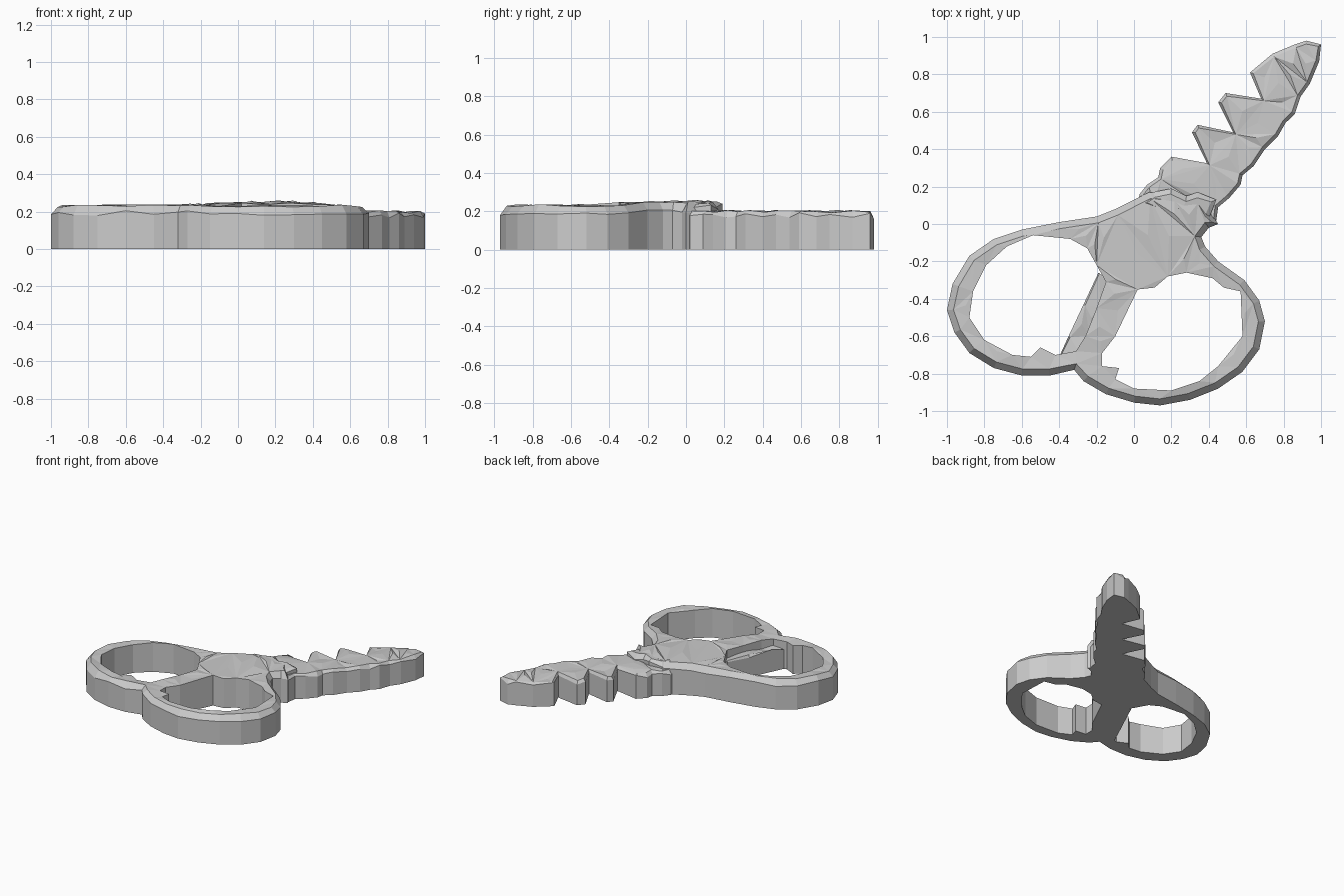
import bpy, bmesh, math, random
from mathutils import Vector

random.seed(4)
if "Cube" in bpy.data.objects:
    bpy.data.objects.remove(bpy.data.objects["Cube"], do_unlink=True)

grey = bpy.data.materials.new("plain grey")
grey.use_nodes = True
colour = (0.6, 0.6, 0.6, 1)
grey.diffuse_color = colour
grey.node_tree.nodes["Principled BSDF"].inputs["Base Color"].default_value = colour


def inset_loop(points, amount):
    """Move each point of a counter-clockwise loop inward."""
    moved = []
    for i, p in enumerate(points):
        before = (Vector(p) - Vector(points[i - 1])).normalized()
        after = (Vector(points[(i + 1) % len(points)]) - Vector(p)).normalized()
        along = (before + after).normalized()
        moved.append((p[0] - along.y * amount, p[1] + along.x * amount))
    return moved


def ring(bm, points, level):
    """Closed chain of edges; level gives the height at a point."""
    verts = [bm.verts.new((x, y, level(x, y))) for x, y in points]
    edges = [bm.edges.new((v, verts[(i + 1) % len(verts)])) for i, v in enumerate(verts)]
    return verts, edges


def wall(bm, low, high):
    for i in range(len(low)):
        j = (i + 1) % len(low)
        bm.faces.new((low[i], low[j], high[j], high[i]))


def slab(name, outline, holes, top, shoulder, inset):
    """Flat-bottomed plate with a sloping outer rim and upright holes."""
    bm = bmesh.new()
    floor = lambda x, y: 0
    edge = lambda x, y: top(x, y) - shoulder + random.uniform(-.012, .012)
    base, base_edges = ring(bm, outline, floor)
    rim, _ = ring(bm, outline, edge)
    crown, crown_edges = ring(bm, inset_loop(outline, inset), top)
    wall(bm, base, rim)
    wall(bm, rim, crown)
    for hole in holes:
        low, low_edges = ring(bm, hole, floor)
        high, high_edges = ring(bm, hole, top)
        wall(bm, low, high)
        base_edges += low_edges
        crown_edges += high_edges
    bmesh.ops.triangle_fill(bm, edges=base_edges, use_beauty=True)
    filled = bmesh.ops.triangle_fill(bm, edges=crown_edges, use_beauty=True)
    # Break up the broad top facets
    broad = [f for f in filled["geom"]
             if isinstance(f, bmesh.types.BMFace) and f.calc_area() > .006]
    for v in bmesh.ops.poke(bm, faces=broad)["verts"]:
        v.co.z = top(v.co.x, v.co.y)
    bmesh.ops.recalc_face_normals(bm, faces=bm.faces)
    mesh = bpy.data.meshes.new(name)
    bm.to_mesh(mesh)
    bm.free()
    mesh.materials.append(grey)
    part = bpy.data.objects.new(name, mesh)
    bpy.context.collection.objects.link(part)
    return part


# Two finger loops and the hub between them
handle_outline = [
    (.45, 0), (.41, .06), (.36, .14), (.22, .16), (.08, .17), (-.1, .08), (-.2, .04),
    (-.4, .01), (-.6, -.03), (-.75, -.08), (-.88, -.17), (-.97, -.32), (-1, -.46),
    (-.96, -.58), (-.88, -.69), (-.75, -.77), (-.6, -.81), (-.45, -.81), (-.32, -.78),
    (-.27, -.84), (-.15, -.91), (0, -.955), (.14, -.97), (.3, -.94), (.45, -.88),
    (.58, -.79), (.67, -.67), (.7, -.52), (.67, -.41), (.59, -.3), (.45, -.2),
    (.38, -.12), (.36, -.07), (.4, -.02)]
left_hole = [
    (-.54, -.06), (-.34, -.08), (-.25, -.13), (-.2, -.22), (-.15, -.31), (-.2, -.45),
    (-.26, -.6), (-.31, -.68), (-.42, -.7), (-.5, -.66), (-.55, -.71), (-.65, -.7),
    (-.8, -.62), (-.88, -.5), (-.86, -.36), (-.79, -.22), (-.68, -.12)]
right_hole = [
    (.28, -.26), (.42, -.29), (.48, -.34), (.57, -.36), (.58, -.6), (.45, -.76),
    (.35, -.84), (.2, -.89), (0, -.88), (-.1, -.83), (-.08, -.77), (-.17, -.76),
    (-.17, -.69), (-.1, -.6), (.02, -.35), (.11, -.34), (.18, -.28)]


def handle_top(x, y):
    lift = math.exp(-((x - .15) ** 2 + y ** 2) * 5)
    return .23 + .025 * lift + random.uniform(-.007, .007)


slab("finger_loops", handle_outline, [left_hole, right_hole], handle_top, .04, .035)

# Low shelf where one loop passes beneath the other
shelf = [(-.19, -.26), (-.27, -.43), (-.35, -.6), (-.4, -.71), (-.28, -.71),
         (-.23, -.6), (-.17, -.45), (-.12, -.31)]
slab("crossing_shelf", shelf, [], lambda x, y: .17 + random.uniform(-.01, .01), .01, .01)

# Serrated blade
blade_outline = [
    (.4, 0), (.44, .02), (.45, .09), (.51, .14), (.57, .21), (.58, .26), (.64, .31),
    (.7, .4), (.77, .47), (.81, .54), (.86, .59), (.89, .68), (.94, .75), (.99, .87),
    (1, .96), (.92, .98), (.86, .96), (.74, .91), (.62, .81), (.68, .67), (.49, .7),
    (.45, .65), (.53, .49), (.34, .53), (.31, .49), (.39, .325), (.2, .36), (.14, .3),
    (.13, .25), (.07, .21), (.03, .16), (.02, .1), (.1, 0)]
slab("serrated_blade", blade_outline, [],
     lambda x, y: .2 + random.uniform(-.01, .008), .02, .018)

# Crumpled ridge where the blade enters the hub
ridge = [(.12, .06), (.4, .03), (.44, .13), (.34, .17), (.28, .15), (.2, .19), (.1, .17), (.04, .11)]
slab("hub_ridge", ridge, [], lambda x, y: .25 + random.uniform(-.012, .01), .03, .03)
